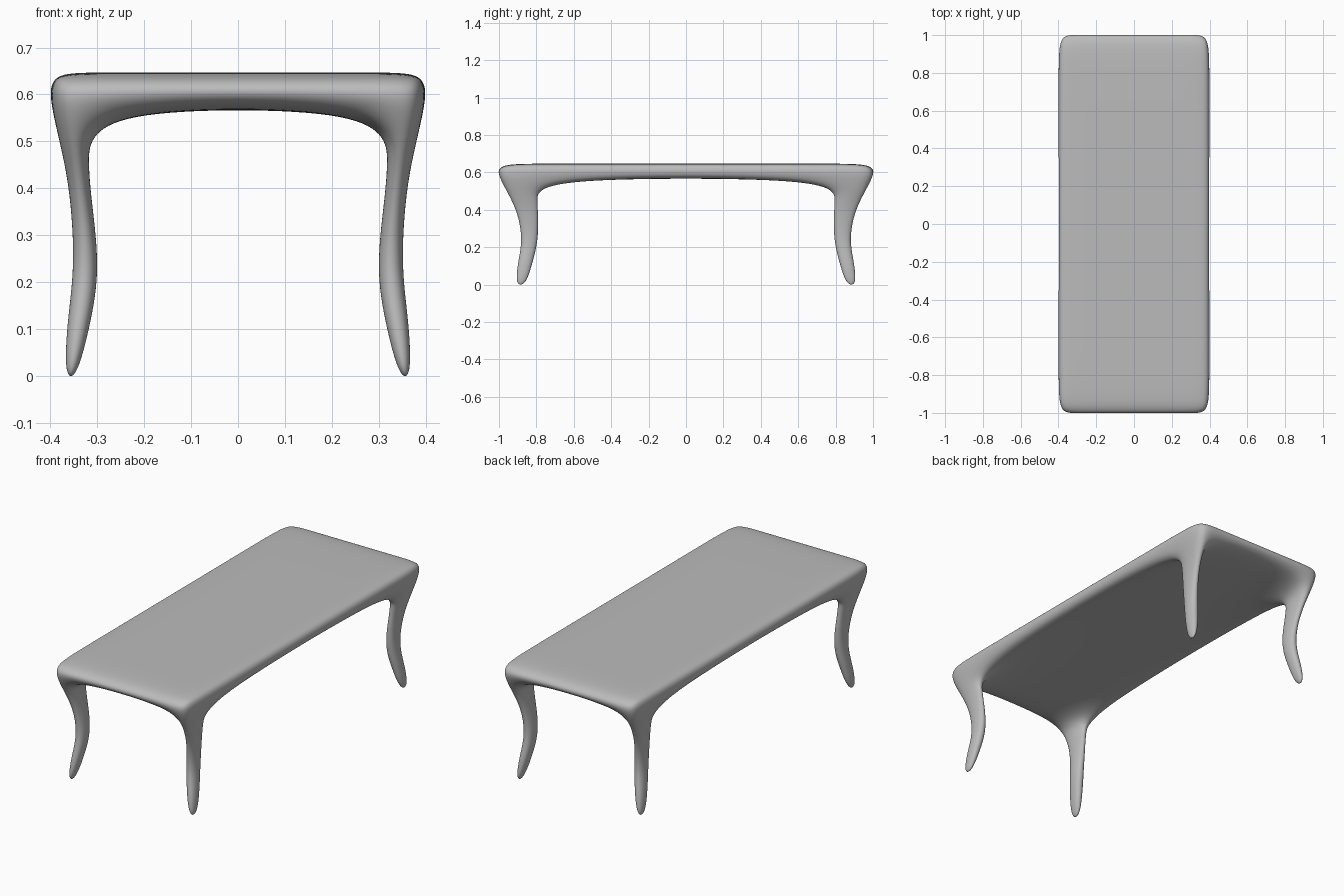
import bpy
import bmesh

if "Cube" in bpy.data.objects:
    bpy.data.objects.remove(bpy.data.objects["Cube"])

# Slab cage: outer edge and inner loop (leg inner edge) in x and y
XO, XI = 0.402, 0.31
YO, YI = 1.009, 0.78
Z_TOP, Z_BOTTOM = 0.647, 0.57

# Leg rings from top to foot: z, x outer, x inner, y outer, y inner
LEG = [
    (0.45, 0.369, 0.319, 0.934, 0.791),
    (0.34, 0.355, 0.305, 0.8925, 0.7835),
    (0.22, 0.3515, 0.293, 0.880, 0.790),
    (0.11, 0.367, 0.312, 0.904, 0.819),
    (-0.0095, 0.371, 0.344, 0.9145, 0.8575),
]

bm = bmesh.new()
xs = [-XO, -XI, XI, XO]
ys = [-YO, -YI, YI, YO]


def layer(z):
    return [[bm.verts.new((x, y, z)) for y in ys] for x in xs]


# Table top slab: 3 x 3 cells above and below
top, bottom = layer(Z_TOP), layer(Z_BOTTOM)
corners = []
for i in range(3):
    for j in range(3):
        bm.faces.new([top[i][j], top[i + 1][j], top[i + 1][j + 1], top[i][j + 1]])
        f = bm.faces.new([bottom[i][j], bottom[i][j + 1],
                          bottom[i + 1][j + 1], bottom[i + 1][j]])
        if i != 1 and j != 1:
            corners.append(f)

# Slab rim
rim = ([(i, 0) for i in range(3)] + [(3, j) for j in range(3)]
       + [(i, 3) for i in range(3, 0, -1)] + [(0, j) for j in range(3, 0, -1)])
for (i, j), (k, l) in zip(rim, rim[1:] + rim[:1]):
    bm.faces.new([bottom[i][j], bottom[k][l], top[k][l], top[i][j]])

# Curved legs pulled down from the four corner cells
for face in corners:
    for z, xo, xi, yo, yi in LEG:
        face = bmesh.ops.extrude_discrete_faces(bm, faces=[face])["faces"][0]
        c = face.calc_center_median()
        sx, sy = (1 if c.x > 0 else -1), (1 if c.y > 0 else -1)
        for v in face.verts:
            x = xo if abs(v.co.x) > abs(c.x) else xi
            y = yo if abs(v.co.y) > abs(c.y) else yi
            v.co = (sx * x, sy * y, z)

bmesh.ops.recalc_face_normals(bm, faces=bm.faces[:])
for f in bm.faces:
    f.smooth = True

mesh = bpy.data.meshes.new("table")
bm.to_mesh(mesh)
bm.free()
table = bpy.data.objects.new("table", mesh)
bpy.context.collection.objects.link(table)

# Rounded, flowing surface
sub = table.modifiers.new("smooth", 'SUBSURF')
sub.levels = sub.render_levels = 4

# Plain grey
grey = bpy.data.materials.new("plain grey")
grey.diffuse_color = (0.5, 0.5, 0.5, 1)
grey.use_nodes = True
grey.node_tree.nodes["Principled BSDF"].inputs["Base Color"].default_value = grey.diffuse_color
mesh.materials.append(grey)
